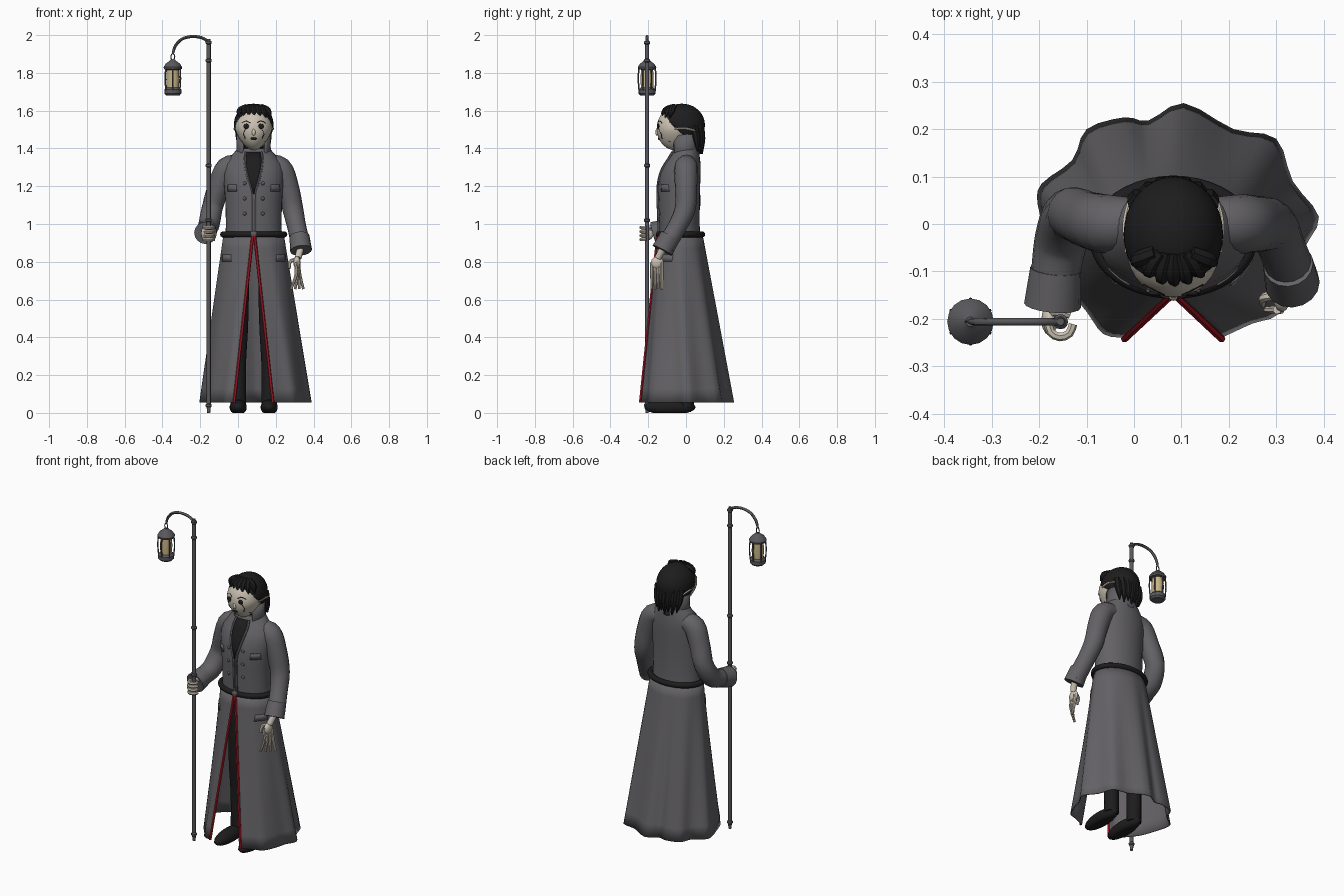
import bpy, bmesh, math
from mathutils import Vector, Matrix
from mathutils.bvhtree import BVHTree

cube = bpy.data.objects.get("Cube")
if cube:
    bpy.data.objects.remove(cube, do_unlink=True)
CX = 0.083  # middle of the body
SIDES = ((-1, "right"), (1, "left"))


def material(name, r, g, b):
    m = bpy.data.materials.new(name)
    m.use_nodes = True
    m.diffuse_color = (r, g, b, 1)
    m.node_tree.nodes["Principled BSDF"].inputs["Base Color"].default_value = (r, g, b, 1)
    return m


COAT = material("coat grey", 0.125, 0.12, 0.13)
METAL = material("metal grey", 0.10, 0.10, 0.11)
BLACK = material("soft black", 0.012, 0.012, 0.013)
BONE = material("bone", 0.60, 0.54, 0.45)
RED = material("trim red", 0.42, 0.01, 0.02)
GLASS = material("lamp glass", 0.58, 0.46, 0.24)


def finish(name, bm, mat, angle=45):
    bmesh.ops.recalc_face_normals(bm, faces=bm.faces)
    me = bpy.data.meshes.new(name)
    bm.to_mesh(me)
    bm.free()
    me.materials.append(mat)
    for p in me.polygons:
        p.use_smooth = True
    me.set_sharp_from_angle(angle=math.radians(angle))
    ob = bpy.data.objects.new(name, me)
    bpy.context.collection.objects.link(ob)
    return ob


def loft(name, rings, mat, wrap=True, caps=True, closed=False, angle=45):
    bm = bmesh.new()
    rows = [[bm.verts.new(p) for p in r] for r in rings]
    n = len(rows[0])
    pairs = list(zip(rows, rows[1:])) + ([(rows[-1], rows[0])] if closed else [])
    for a, b in pairs:
        for i in range(n if wrap else n - 1):
            j = (i + 1) % n
            bm.faces.new((a[i], a[j], b[j], b[i]))
    if wrap and caps and not closed:
        bm.faces.new(rows[0])
        bm.faces.new(rows[-1])
    return finish(name, bm, mat, angle)


def spline(pts, k):
    if k < 2:
        return pts
    out = []
    for i in range(len(pts) - 1):
        a, b, c, d = (pts[max(0, min(len(pts) - 1, i + j))] for j in (-1, 0, 1, 2))
        for s in range(k):
            t = s / k
            out.append(b + (c - a) * t / 2 + (a * 2 - b * 5 + c * 4 - d) * t * t / 2
                       + (b * 3 - a - c * 3 + d) * t ** 3 / 2)
    return out + [pts[-1]]


def tube(name, pts, mat, n=10, k=4, closed=False):
    # each point is x, y, z, radius
    p = spline([Vector(q) for q in pts], k)
    m = len(p)
    tangents = []
    for i in range(m):
        a, b = (p[i - 1], p[(i + 1) % m]) if closed else (p[max(i - 1, 0)], p[min(i + 1, m - 1)])
        tangents.append((b - a).xyz.normalized())
    ref = min((Vector(v) for v in ((1, 0, 0), (0, 1, 0), (0, 0, 1))),
              key=lambda v: max(abs(t.dot(v)) for t in tangents))
    rings = []
    for q, t in zip(p, tangents):
        u = t.cross(ref).normalized()
        v = t.cross(u)
        rings.append([q.xyz + q.w * (u * math.cos(a) + v * math.sin(a))
                      for a in (math.tau * j / n for j in range(n))])
    return loft(name, rings, mat, closed=closed)


def lathe(name, profile, x, y, mat, n=16):
    return loft(name, [ellipse(x, y, r, r, z, n) for r, z in profile], mat, angle=35)


def ellipse(x, y, rx, ry, z, n=32):
    return [(x + rx * math.cos(math.tau * j / n), y + ry * math.sin(math.tau * j / n), z) for j in range(n)]


def ball(name, loc, size, mat, n=16, shape=None, cut=None):
    bm = bmesh.new()
    bmesh.ops.create_uvsphere(bm, u_segments=n, v_segments=max(6, n * 3 // 4), radius=1,
                              matrix=Matrix.Translation(loc) @ Matrix.Diagonal((*size, 1)))
    if shape:
        for v in bm.verts:
            shape(v.co)
    if cut:
        bmesh.ops.bisect_plane(bm, geom=bm.verts[:] + bm.edges[:] + bm.faces[:],
                               plane_co=cut[0], plane_no=cut[1], clear_inner=True)
    return finish(name, bm, mat)


def thicken(ob, t):
    m = ob.modifiers.new("thickness", "SOLIDIFY")
    m.thickness = t


def front_of(ob):
    me = ob.data
    tree = BVHTree.FromPolygons([v.co.copy() for v in me.vertices], [tuple(p.vertices) for p in me.polygons])

    def y(x, z):
        hit = tree.ray_cast(Vector((x, -2, z)), Vector((0, 1, 0)))[0]
        return hit.y if hit else -0.1
    return y


def plate(name, y_of, rows, mat, off=0.005):
    # rows of (z, x0, x1) laid on a front surface
    grid = []
    for z, x0, x1 in rows:
        xs = [x0 + (x1 - x0) * i / 6 for i in range(7)]
        grid.append([(x, y_of(x, z) - off, z) for x in xs])
    thicken(loft(name, grid, mat, wrap=False), 0.006)


# Coat skirt: waist ellipse blended into a scalloped hem, open at the front
hem = [Vector(p) for p in (
    (-.02, -.24), (-.065, -.232), (-.10, -.185), (-.15, -.12), (-.18, -.04), (-.203, .04), (-.195, .085),
    (-.13, .135), (-.10, .20), (-.02, .225), (.03, .218), (.105, .255), (.21, .20), (.30, .18),
    (.335, .09), (.39, .015), (.36, -.05), (.34, -.12), (.305, -.19), (.25, -.21), (.185, -.24))]
hem = spline(hem, 3)
lengths = [0]
for a, b in zip(hem, hem[1:]):
    lengths.append(lengths[-1] + (b - a).length)
rows = []
for i in range(13):
    s = i / 12
    row = []
    for h, d in zip(hem, lengths):
        a = -math.pi / 2 - math.tau * (0.004 + 0.992 * d / lengths[-1])
        top = Vector((CX + 0.16 * math.cos(a), -0.03 + 0.118 * math.sin(a)))
        q = top.lerp(h, s)
        row.append((q.x, q.y, 0.945 - 0.89 * s))
    rows.append(row)
skirt = loft("coat_skirt", rows, COAT, wrap=False)
thicken(skirt, 0.006)
for col, side in ((0, "right"), (-1, "left")):
    tube(side + "_red_trim", [(r[col][0], r[col][1] - 0.002, r[col][2], 0.008) for r in rows], RED, n=6, k=1)

# Coat body: z, half width, centre y, half depth
body = [(.93, .15, -.032, .108), (1.0, .147, -.035, .107), (1.12, .15, -.037, .11), (1.2, .157, -.037, .112),
        (1.27, .16, -.03, .107), (1.32, .15, -.018, .095), (1.36, .12, -.006, .078), (1.4, .085, .002, .068)]
coat = loft("coat_body", [ellipse(CX, y, rx, ry, z) for z, rx, y, ry in body], COAT)
coat_y, skirt_y = front_of(coat), front_of(skirt)

# Shirt opening, front edges, flaps and buttons
vee = [(1.38, .036), (1.34, .042), (1.29, .036), (1.23, .022), (1.16, .004)]
plate("shirt_front", coat_y, [(z, CX - w, CX + w) for z, w in vee], BLACK)
tube("neck", [(CX, 0, 1.33, .055), (CX, -.02, 1.46, .05)], BLACK, n=16, k=1)
for s, side in SIDES:
    edge = [(CX + s * (w + .006), z) for z, w in vee] + [(CX + s * .008, 1.05), (CX + s * .008, .95)]
    tube(side + "_coat_edge", [(x, coat_y(x, z) - .003, z, .007) for x, z in edge], COAT, n=6)
    for label, y_of, z, dx in (("chest", coat_y, 1.19, .115), ("hip", skirt_y, .82, .145)):
        x = CX + s * dx
        plate(side + "_" + label + "_flap", y_of, [(z + .018, x - .022, x + .022), (z - .018, x - .024, x + .024)], COAT)
    for i, z in enumerate((1.215, 1.135, 1.055)):
        x = CX + s * .048
        ball(f"{side}_button_{i + 1}", (x, coat_y(x, z), z), (.01, .007, .01), METAL, 10)

# Tall collar, open in front
arc = [math.radians(-50 + 280 * i / 24) for i in range(25)]
collar = [[(CX + rx * math.cos(a), y + ry * math.sin(a), z + lift * math.sin(a)) for a in arc]
          for rx, ry, y, z, lift in ((.10, .078, -.005, 1.34, .01), (.09, .076, -.006, 1.41, .01), (.092, .082, -.008, 1.475, .015))]
thicken(loft("collar", collar, COAT, wrap=False), 0.007)

# Belt and buckle
tube("belt", [(x, y, z, .016) for x, y, z in ellipse(CX, -.028, .162, .114, .945, 40)], BLACK, k=1, closed=True)
ball("belt_buckle", (CX, -.148, .945), (.022, .012, .018), METAL, 8)

# Sleeves and cuffs
tube("left_sleeve", [(.15, .005, 1.315, .05), (.222, 0, 1.295, .062), (.262, 0, 1.2, .059), (.29, -.005, 1.08, .055),
                     (.312, -.05, .98, .05), (.335, -.11, .88, .052)], COAT, n=16)
tube("left_cuff", [(.325, -.085, .935, .053), (.334, -.125, .86, .058)], COAT, n=16, k=1)
tube("right_sleeve", [(.016, .005, 1.315, .05), (-.056, 0, 1.295, .062), (-.1, .01, 1.2, .059), (-.135, .02, 1.09, .056),
                      (-.153, -.03, 1.0, .056), (-.165, -.1, .97, .052), (-.17, -.15, .957, .052)], COAT, n=16)
tube("right_cuff", [(-.165, -.095, .972, .054), (-.172, -.172, .952, .06)], COAT, n=16, k=1)

# Legs and boots
for s, side in SIDES:
    x = CX + s * .082
    tube(side + "_leg", [(x, .0, .03, .042), (x, .0, .25, .042), (CX + s * .075, -.02, .5, .048),
                         (CX + s * .07, -.03, .92, .05)], BLACK, n=14)

    def sole(co):
        co.z = max(co.z, 0)
    ball(side + "_boot", (x, -.085, .03), (.046, .135, .042), BLACK, 18, shape=sole)

# Masked face, narrowed toward the chin
def chin(co):
    co.x = CX + (co.x - CX) * (1 - 0.3 * max(0, (1.5 - co.z) / 0.11))


face = ball("face", (CX, -.055, 1.505), (.098, .1, .115), BONE, 32, shape=chin)
face_y = front_of(face)
ball("nose", (CX, face_y(CX, 1.485), 1.485), (.01, .009, .018), BONE, 10)
ball("mouth", (CX, face_y(CX, 1.452), 1.452), (.017, .005, .008), BLACK, 12)
for s, side in SIDES:
    x = CX + s * .038
    ball(side + "_eye", (x, face_y(x, 1.517), 1.517), (.017, .006, .014), BLACK, 12)
    brow = [(CX + s * d, z) for d, z in ((.018, 1.535), (.04, 1.546), (.062, 1.535))]
    crack = [(CX + s * d, z) for d, z in ((.045, 1.5), (.055, 1.475), (.045, 1.455), (.06, 1.435))]
    for label, line in (("brow", brow), ("crack", crack)):
        tube(side + "_" + label, [(a, face_y(a, z), z, .0025) for a, z in line], BLACK, n=5, k=2)
    tube(side + "_mask_strap", [(CX + s * .097, -.06, 1.505, .006), (CX + s * .102, 0, 1.505, .006),
                                (CX + s * .093, .045, 1.495, .005)], BONE, n=6)

# Hair cap, fringe and loose back strands
hair = ball("hair_cap", (CX, -.022, 1.525), (.105, .122, .112), BLACK, 32, cut=((CX, -.13, 1.575), (0, .9, 1)))
thicken(hair, 0.006)
for i in range(7):
    d = -.075 + .025 * i
    tube(f"fringe_{i + 1}", [(CX + d * .5, -.06, 1.622, .015), (CX + d, -.11 + 6 * d * d, 1.6, .017),
                             (CX + d * 1.1 + .008, -.13 + 8 * d * d, 1.562 - .01 * (i % 2), .003)], BLACK, n=7)
    tube(f"back_strand_{i + 1}", [(CX + d, .075 - 6 * d * d, 1.52, .022), (CX + d, .085 - 5 * d * d, 1.45, .019),
                                  (CX + d * .9 + .006, .085 - 4 * d * d, 1.385 - .015 * (i % 2), .004)], BLACK, n=7)

# Lamp staff with collars and a curved arm
PX, PY, LX = -.155, -.206, -.345
lathe("staff", [(.008, 0), (.011, .03), (.011, 1.95), (.008, 1.98)], PX, PY, METAL, 12)
for i, z in enumerate((.04, 1.02, 1.31, 1.865, 1.96)):
    lathe(f"staff_ring_{i + 1}", [(.011, z - .01), (.016, z - .005), (.016, z + .005), (.011, z + .01)], PX, PY, METAL, 12)
tube("staff_arm", [(PX, PY, 1.965, .008), (-.195, PY, 1.987, .008), (-.25, PY, 1.992, .008), (-.3, PY, 1.977, .008),
                   (-.333, PY, 1.94, .008), (LX, PY, 1.9, .006)], METAL, n=8)
link = [(LX + .01 * math.cos(a), PY, 1.885 + .017 * math.sin(a), .003) for a in (math.tau * j / 12 for j in range(12))]
tube("lantern_link", link, METAL, n=6, k=1, closed=True)

# Lantern
lathe("lantern_cap", [(.01, 1.872), (.02, 1.862), (.038, 1.848), (.049, 1.83), (.047, 1.82), (.03, 1.816)], LX, PY, METAL)
lathe("lantern_glass", [(.032, 1.71), (.035, 1.765), (.032, 1.82)], LX, PY, GLASS)
lathe("lantern_base", [(.034, 1.722), (.045, 1.712), (.045, 1.69), (.035, 1.68)], LX, PY, METAL)
for i in range(6):
    a = math.tau * (i + .5) / 6
    c, s = math.cos(a), math.sin(a)
    tube(f"lantern_bar_{i + 1}", [(LX + r * c, PY + r * s, z, .004) for r, z in ((.042, 1.705), (.047, 1.77), (.043, 1.825))],
         METAL, n=6)

# Gripping right hand
ball("right_palm", (-.178, -.203, .95), (.018, .032, .036), BONE, 12)
for i in range(4):
    z = .918 + .021 * i
    curl = [math.radians(170 + 48 * j) for j in range(5)]
    tube(f"right_finger_{i + 1}", [(PX + .026 * math.cos(a), PY - .006 + .026 * math.sin(a), z, .0095) for a in curl],
         BONE, n=7, k=2)
tube("right_thumb", [(-.178, -.19, .965, .01), (-.16, -.184, .985, .01), (-.135, -.192, .985, .008)], BONE, n=7)

# Hanging left hand
tube("left_wrist", [(.332, -.12, .875, .02), (.318, -.148, .82, .018)], BONE, n=10, k=1)
ball("left_palm", (.312, -.152, .795), (.019, .034, .034), BONE, 12)
for i in range(4):
    y, x = -.181 + .0175 * i, .302 + .006 * i
    tube(f"left_finger_{i + 1}", [(x, y, .795, .0095), (x + .006, y, .735, .009), (x - .022 + .016 * i, y, .655, .007)],
         BONE, n=7)
tube("left_thumb", [(.305, -.15, .815, .01), (.275, -.155, .8, .01), (.272, -.17, .765, .007)], BONE, n=7)
